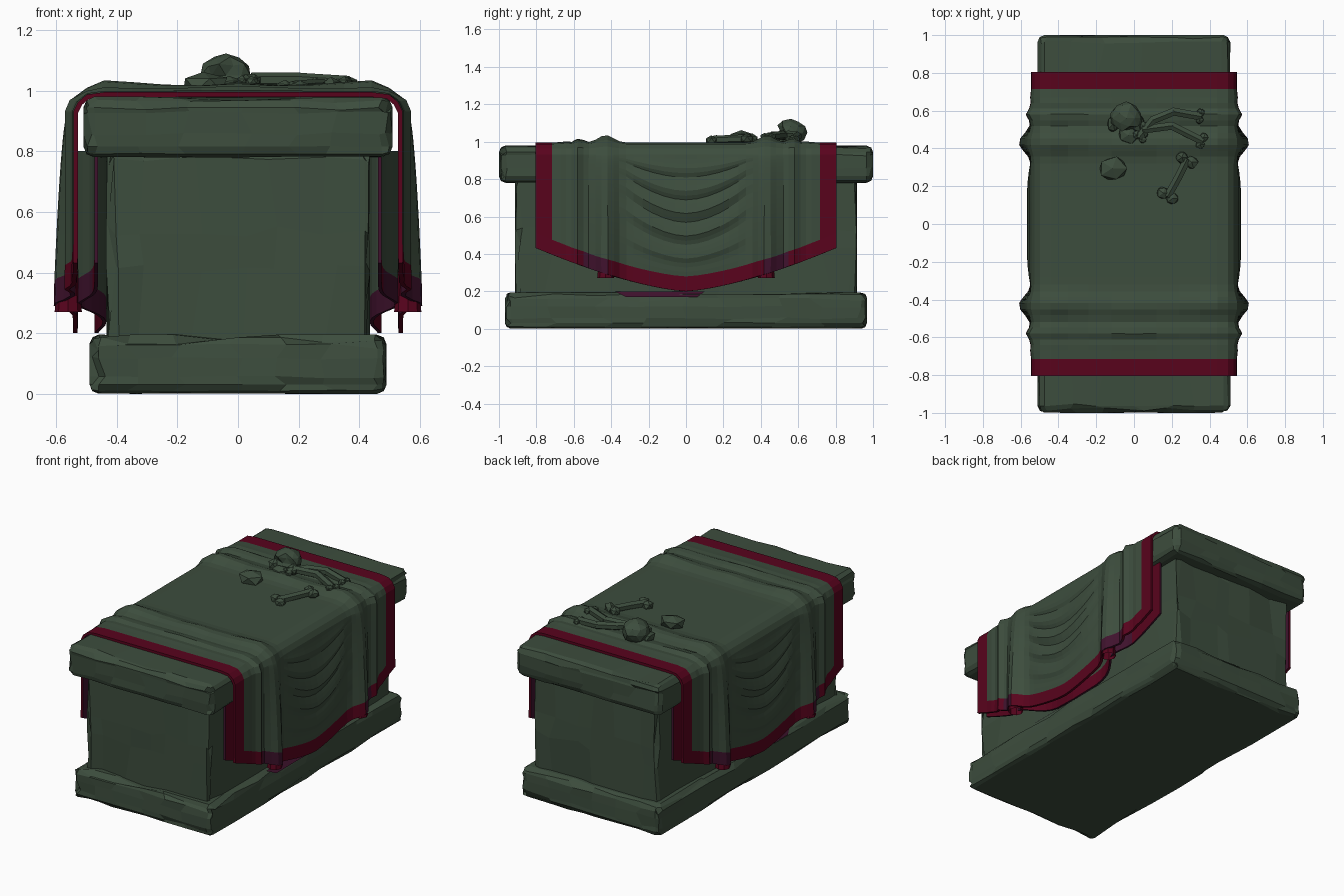
import bpy, bmesh, math, random
from mathutils import Vector, Matrix

if "Cube" in bpy.data.objects:
    bpy.data.objects.remove(bpy.data.objects["Cube"])

random.seed(4)


def mat(name, rgb):
    m = bpy.data.materials.new(name)
    m.diffuse_color = (*rgb, 1)
    m.use_nodes = True
    m.node_tree.nodes["Principled BSDF"].inputs["Base Color"].default_value = m.diffuse_color
    return m


GREEN = mat("mossy green", (0.046, 0.074, 0.047))
RED = mat("crimson hem", (0.098, 0.001, 0.012))
PLUM = mat("dark plum", (0.050, 0.006, 0.026))


def finish(name, bm, mats=(GREEN,)):
    bmesh.ops.recalc_face_normals(bm, faces=bm.faces[:])
    me = bpy.data.meshes.new(name)
    bm.to_mesh(me)
    bm.free()
    for m in mats:
        me.materials.append(m)
    ob = bpy.data.objects.new(name, me)
    bpy.context.collection.objects.link(ob)
    return ob


# Weathered stone block: bevelled, cut across at uneven places, then chipped
def stone(name, hx, hy, z0, z1, chip, bevel):
    bm = bmesh.new()
    half = Vector((hx, hy, (z1 - z0) / 2))
    bmesh.ops.create_cube(bm, size=2)
    for v in bm.verts:
        v.co = Vector([c * h for c, h in zip(v.co, half)])
    bmesh.ops.bevel(bm, geom=bm.edges[:], offset=bevel, segments=2, profile=0.5, affect='EDGES')
    for axis, cuts in enumerate((5, 7, 2)):
        for k in range(cuts):
            t = -1 + 2 * (k + 1 + random.uniform(-0.25, 0.25)) / (cuts + 1)
            co, no = Vector((0, 0, 0)), Vector((0, 0, 0))
            co[axis], no[axis] = t * half[axis], 1
            bmesh.ops.bisect_plane(bm, geom=bm.verts[:] + bm.edges[:] + bm.faces[:],
                                   plane_co=co, plane_no=no)
    for v in bm.verts:
        near = [abs(c) > h - bevel * 1.01 for c, h in zip(v.co, half)]
        for i in range(3):
            if near[i]:
                push = random.random() ** 4 * chip if sum(near) > 1 else random.random() * 0.005
                if i == 2 and v.co.z < 0:
                    push *= 0.2
                v.co[i] -= math.copysign(push, v.co[i])
            else:
                v.co[i] += random.uniform(-0.06, 0.06) * half[i]
        v.co.z += (z0 + z1) / 2
    return finish(name, bm)


stone("base_slab", 0.49, 0.968, 0.0, 0.195, 0.025, 0.03)
stone("altar_body", 0.435, 0.915, 0.16, 0.80, 0.04, 0.016)
stone("altar_lid", 0.51, 1.0, 0.78, 0.98, 0.02, 0.035)


# Altar cloth
def bump(y, c, w):
    return math.exp(-((abs(y) - c) / w) ** 2)


def hem_z(y):
    return 0.2 + 0.23 * (abs(y) / 0.8) ** 1.45


# The rows follow the swags, so each fold sags between the gathered bunches
def side_x(y, f):
    x = 0.535 + (0.02 + 0.045 * f) * bump(y, 0.43, 0.06) + 0.028 * bump(y, 0.58, 0.03)
    x += 0.006 * bump(y, 0.66, 0.02)
    if abs(y) < 0.34:
        w = (1 - (abs(y) / 0.34) ** 4) * math.sin(math.pi * min(1, f * 1.03)) ** 0.5
        saw = (f * 5.5) % 1
        x += w * (0.004 + 0.032 * (saw if saw < 0.7 else (1 - saw) * 7 / 3))
    return x


half_ys = [0.06, 0.12, 0.18, 0.23, 0.28, 0.32, 0.36, 0.39, 0.42, 0.45, 0.48,
           0.52, 0.55, 0.58, 0.61, 0.64, 0.67, 0.715, 0.805]
ys = [-y for y in reversed(half_ys)] + [0] + half_ys
ROWS = 28


def section(y):
    rise = 0.038 * bump(y, 0.43, 0.055) + 0.022 * bump(y, 0.57, 0.03) + 0.008 * bump(y, 0.65, 0.02)
    pts = []
    for x in (0.0, 0.12, 0.24, 0.35, 0.44):
        pts.append((x, 0.987 + rise * (0.85 + 0.25 * math.sin(9 * x + 7 * y))))
    pts.append((0.495, 0.98 + rise * 0.6))
    pts.append((side_x(y, 0) - 0.014, 0.958 + rise * 0.3))
    zb = hem_z(y)
    lift = 0.55 * min(1, abs(y) / 0.34) ** 2
    for k in range(ROWS):
        f = k / (ROWS - 1)
        z = 0.93 - f * (0.85 - zb) + lift * f * (1 - f) * (0.85 - zb) / 0.65
        pts.append((side_x(y, f), z))
    pts.append((side_x(y, 1) + 0.002, zb))
    return [(-x, z) for x, z in reversed(pts[1:])] + pts


# Cloth sheet with hem; the last three slots colour its inner face
def sheet(name, columns, hem_rows, thick, rim=0):
    bm = bmesh.new()
    grid = [[bm.verts.new((x, y, z)) for x, z in col] for y, col in columns]
    n = len(grid[0])
    for i in range(len(grid) - 1):
        ym = abs(columns[i][0] + columns[i + 1][0]) / 2
        for j in range(n - 1):
            f = bm.faces.new((grid[i][j], grid[i + 1][j], grid[i + 1][j + 1], grid[i][j + 1]))
            if ym > 0.71 or j in hem_rows:
                f.material_index = 2 if 0.43 < ym < 0.56 else 1
    ob = finish(name, bm, (GREEN, RED, PLUM, GREEN, PLUM, PLUM))
    s = ob.modifiers.new("cloth thickness", 'SOLIDIFY')
    s.thickness, s.offset = thick, 0
    s.material_offset, s.material_offset_rim = 3, rim
    return ob


cols = [(y, section(y)) for y in ys]
last = len(cols[0][1]) - 2
sheet("altar_cloth", cols, (0, last), 0.016)

for side, label in ((1, "right"), (-1, "left")):
    # Inner cloth layer tucked under the lid
    inner = []
    for y in ys:
        x = side * (0.468 + 0.058 * bump(y, 0.43, 0.08) - 0.028 * bump(y, 0.22, 0.12))
        inner.append((y, [(x, z) for z in (0.8, 0.6, hem_z(y) + 0.08, hem_z(y))]))
    sheet("inner_cloth_" + label, inner, (2,), 0.012, 3)
    # Rolled folds at the hem
    for y in (-0.43, 0.43):
        bm = bmesh.new()
        bmesh.ops.create_cone(bm, segments=8, radius1=0.045, radius2=0.03, depth=0.15,
                              matrix=Matrix.Translation((side * 0.56, y, 0.345)))
        finish("hem_roll_" + label, bm, (RED,))
    # Dark stain along the slab edge below the hem
    bm = bmesh.new()
    bm.faces.new([bm.verts.new((side * x, y, z)) for x, y, z in (
        (0.464, -0.38, 0.199), (0.464, 0.10, 0.199), (0.494, 0.06, 0.170), (0.494, -0.32, 0.170))])
    finish("slab_stain_" + label, bm, (PLUM,))


# Remains lying on the cloth
def blob(bm, co, size, sub=1, jitter=0.12):
    vs = bmesh.ops.create_icosphere(bm, subdivisions=sub, radius=1)["verts"]
    for v in vs:
        d = v.co * (1 + random.uniform(-jitter, jitter))
        v.co = Vector([d[i] * size[i] + co[i] for i in range(3)])
    return vs


def bone(name, pts, r, knob):
    bm = bmesh.new()
    pts = [Vector(p) for p in pts]
    for a, b in zip(pts, pts[1:]):
        d = b - a
        m = Matrix.Translation((a + b) / 2) @ d.to_track_quat('Z', 'Y').to_matrix().to_4x4()
        bmesh.ops.create_cone(bm, cap_ends=True, segments=6, radius1=r, radius2=r,
                              depth=d.length + r * 0.5, matrix=m)
    for end, nxt in ((pts[0], pts[1]), (pts[-1], pts[-2])):
        across = (nxt - end).cross(Vector((0, 0, 1))).normalized() * knob * 0.8
        for s in (-1, 1):
            blob(bm, end + across * s, (knob, knob, knob * 0.8))
    finish(name, bm)


# Skull: cranium with sunken eyes, muzzle and cheeks
bm = bmesh.new()
eyes = [Vector((x, 0.485, 1.055)) for x in (-0.085, -0.015)]
for v in blob(bm, (-0.04, 0.56, 1.05), (0.085, 0.085, 0.07), 2, 0.06):
    if min((v.co - e).length for e in eyes) < 0.035:
        v.co.y += 0.03
blob(bm, (-0.03, 0.47, 1.015), (0.06, 0.05, 0.035))
for x in (-0.11, 0.025):
    blob(bm, (x, 0.53, 1.02), (0.035, 0.05, 0.035))
finish("skull", bm)

# Broken fragment beside the skull
bm = bmesh.new()
blob(bm, (-0.115, 0.295, 1.02), (0.08, 0.07, 0.045), 1, 0.18)
finish("bone_fragment", bm)

bone("curved_bone", [(0.03, 0.46, 1.03), (0.10, 0.55, 1.035), (0.21, 0.595, 1.03), (0.35, 0.57, 1.012)], 0.024, 0.024)
bone("long_bone", [(0.05, 0.50, 1.035), (0.2, 0.52, 1.035), (0.36, 0.44, 1.025)], 0.024, 0.026)
bone("short_bone", [(0.18, 0.15, 1.008), (0.23, 0.24, 1.012), (0.28, 0.34, 1.015)], 0.024, 0.036)
